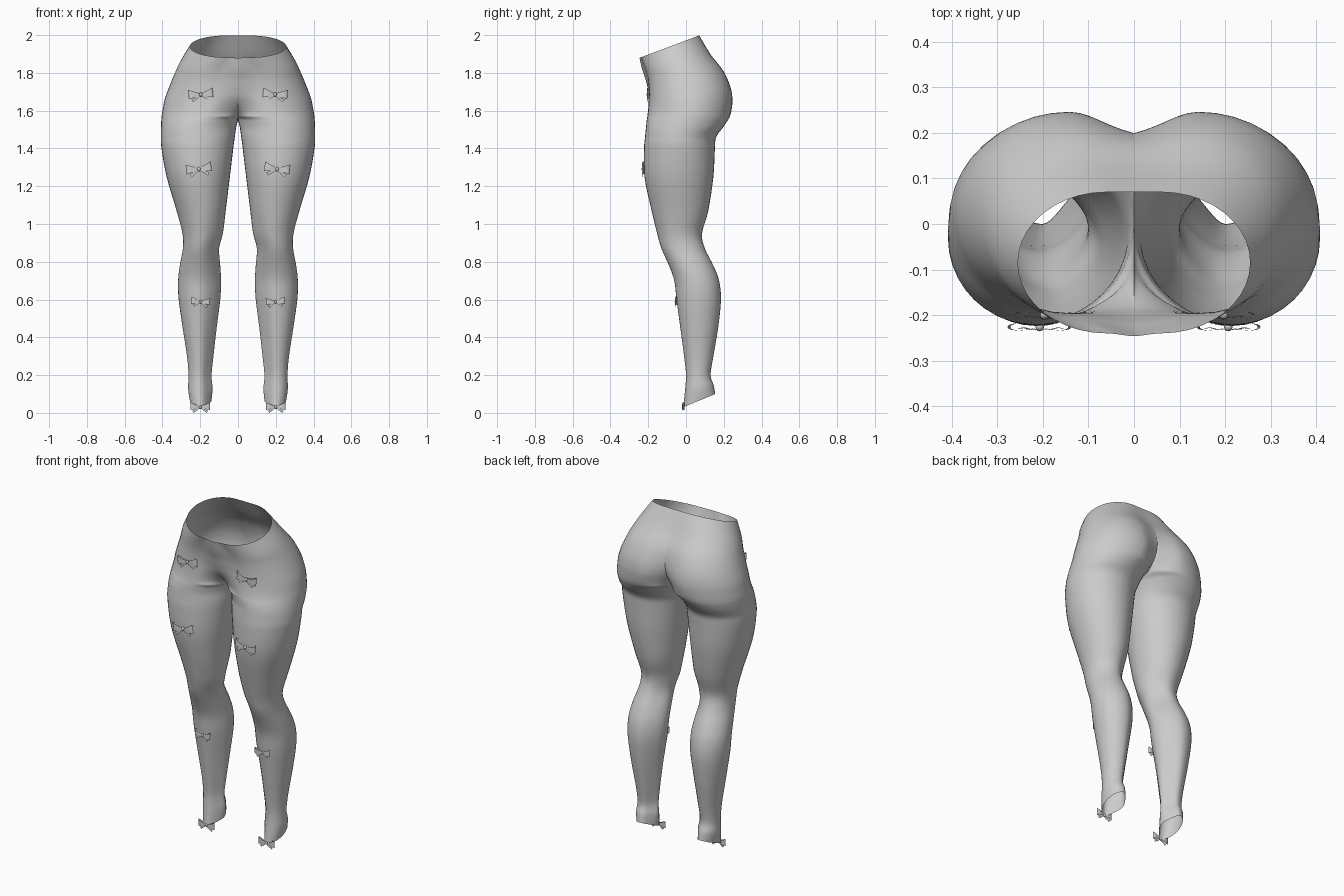
import bpy, bmesh, math
from mathutils import Matrix, Vector

if "Cube" in bpy.data.objects:
    bpy.data.objects.remove(bpy.data.objects["Cube"])

grey = bpy.data.materials.new("soft_grey")
grey.diffuse_color = (0.6, 0.6, 0.6, 1)
grey.use_nodes = True
grey.node_tree.nodes["Principled BSDF"].inputs["Base Color"].default_value = grey.diffuse_color

# leg rings: z, inner x, outer x, front y, back y, tilt
LEG = [
    (.065, .14, .255, -.015, .155, .41), (.13, .135, .264, -.006, .146, .25),
    (.2, .14, .262, 0, .13, 0), (.3, .13, .27, -.01, .145, 0),
    (.45, .113, .293, -.03, .17, 0), (.6, .094, .314, -.05, .185, 0),
    (.7, .09, .317, -.062, .175, 0), (.78, .094, .308, -.09, .145, 0),
    (.87, .1, .292, -.13, .1, 0), (.95, .08, .294, -.153, .085, 0),
    (1.07, .065, .325, -.182, .118, 0), (1.25, .043, .378, -.22, .145, 0),
    (1.4, .025, .405, -.222, .153, 0), (1.46, .017, .408, -.217, .16, 0),
    (1.51, .01, .408, -.212, .195, 0),
]
# hip rings: z, outer x, peak x, front y, back y, seam front y, seam back y, tilt
HIP = [
    (1.55, .406, .185, -.208, .222, .01, .01, 0),
    (1.575, .404, .165, -.204, .234, -.07, .09, 0),
    (1.61, .398, .15, -.2, .242, -.135, .145, 0),
    (1.66, .388, .14, -.197, .246, -.18, .185, 0),
    (1.72, .367, .14, -.196, .235, -.2, .198, .03),
    (1.79, .338, .13, -.202, .198, -.215, .18, .1),
    (1.86, .305, .11, -.216, .13, -.232, .125, .22),
    (1.94, .255, .06, -.24, .07, -.246, .07, .375),
]
rows = []
for z, xi, xo, yf, yb, t in LEG:
    m = (yf + yb) / 2
    rows.append((z, xi, xo, (xi + xo) / 2, yf, yb, m, m, t))
for z, xo, xm, yf, yb, sf, sb, t in HIP:
    rows.append((z, 0, xo, xm, yf, yb, sf, sb, t))
STEPS, Q = 4, 10


def catmull(a, b, c, d, t):
    return b + .5 * t * (c - a + t * (2*a - 5*b + 4*c - d + t * (3*(b - c) + d - a)))


def ring(row, closed):
    """Points from the front seam, round the outside, to the back seam."""
    z, xi, xo, xm, yf, yb, sf, sb, tilt = row
    yo = (yf + yb) / 2
    if closed:
        sf = sb = yo
    else:
        xi = 0

    def inner(y, s):
        w = min(1, abs(s - y) / .15)
        out = []
        for i in range(Q + 1):
            a = math.pi / 2 * i / Q
            v = math.sin(a)
            f = w * (1 - math.cos(a)) + (1 - w) * v * v * (3 - 2 * v)
            out.append((xm - (xm - xi) * v, y + (s - y) * f))
        return out

    pts = inner(yf, sf)[::-1]
    for i in range(1, 2 * Q):
        a = math.pi * i / (2 * Q)
        y = yo + ((yf if i < Q else yb) - yo) * abs(math.cos(a))
        pts.append((xm + (xo - xm) * math.sin(a), y))
    pts += inner(yb, sb)
    return [(x, y, z + tilt * (y - yo)) for x, y in pts]


# leggings: one lofted half, mirrored across the middle
bm = bmesh.new()
loops = []
crotch = len(LEG) * STEPS
for k in range((len(rows) - 1) * STEPS + 1):
    i, t = min(k // STEPS, len(rows) - 2), 0
    t = k / STEPS - i
    four = [rows[max(0, min(len(rows) - 1, i + d))] for d in (-1, 0, 1, 2)]
    row = [catmull(*v, t) for v in zip(*four)]
    if k == crotch:
        row = list(rows[len(LEG)])
        row[6] = row[7] = (row[4] + row[5]) / 2
    closed = k <= crotch
    pts = ring(row, closed)
    vs = [bm.verts.new(p) for p in (pts[:-1] if closed else pts)]
    if closed:
        vs.append(vs[0])
    loops.append(vs)
for lo, hi in zip(loops, loops[1:]):
    for j in range(len(lo) - 1):
        quad = list(dict.fromkeys((lo[j], lo[j + 1], hi[j + 1], hi[j])))
        bm.faces.new(quad)
geom = bm.verts[:] + bm.edges[:] + bm.faces[:]
dup = bmesh.ops.duplicate(bm, geom=geom)["geom"]
bmesh.ops.scale(bm, vec=(-1, 1, 1), verts=[g for g in dup if isinstance(g, bmesh.types.BMVert)])
bmesh.ops.reverse_faces(bm, faces=[g for g in dup if isinstance(g, bmesh.types.BMFace)])
seam = [v for v in bm.verts if abs(v.co.x) < 1e-5]
bmesh.ops.remove_doubles(bm, verts=seam, dist=1e-4)
bmesh.ops.recalc_face_normals(bm, faces=bm.faces[:])


def finish(name, bm, angle):
    me = bpy.data.meshes.new(name)
    bm.to_mesh(me)
    bm.free()
    me.materials.append(grey)
    ob = bpy.data.objects.new(name, me)
    bpy.context.collection.objects.link(ob)
    bpy.ops.object.select_all(action='DESELECT')
    ob.select_set(True)
    bpy.context.view_layer.objects.active = ob
    bpy.ops.object.shade_smooth_by_angle(angle=math.radians(angle))
    return ob


finish("leggings", bm, 80)


def make_bow(name, x, y, z, width, roll, side):
    """Ribbon bow: two flared loops, two tails and a knot, one unit wide."""
    bm = bmesh.new()
    for s in (-1, 1):
        # flared loop
        path = []
        for i in range(14):
            a = 2 * math.pi * i / 14
            u = (1 - math.cos(a)) / 2
            h = .06 + .13 * u
            px, py = s * (.04 + .46 * u), .075 * math.sin(a) * (.4 + .6 * u)
            path.append([bm.verts.new((px, py, .05 * u + h * e)) for e in (-1, 1)])
        for a, b in zip(path, path[1:] + path[:1]):
            bm.faces.new((a[0], b[0], b[1], a[1]))
        # hanging tail
        tail = []
        for i in range(5):
            u = i / 4
            c = Vector((s * (.03 + .33 * u), -.03 - .02 * math.sin(u * 6), -.03 - .2 * u))
            w = Vector((s * .5, 0, .8)) * (.03 + .04 * u)
            tail.append([bm.verts.new(c - w), bm.verts.new(c + w)])
        for a, b in zip(tail, tail[1:]):
            bm.faces.new((a[0], b[0], b[1], a[1]))
    bmesh.ops.create_uvsphere(bm, u_segments=12, v_segments=8, radius=1,
                              matrix=Matrix.Diagonal((.07, .07, .085, 1)))
    m = (Matrix.Translation((side * x, y, z))
         @ Matrix.Rotation(math.radians(side * roll), 4, 'Y') @ Matrix.Scale(width, 4))
    bmesh.ops.transform(bm, matrix=m, verts=bm.verts[:])
    finish(name, bm, 40)


# bows down the front of each leg: name, x, y, z, width, roll
for name, x, y, z, w, r in (("hip_bow", .197, -.2, 1.685, .13, 5),
                            ("thigh_bow", .207, -.226, 1.29, .135, 7),
                            ("shin_bow", .198, -.053, .588, .1, -4),
                            ("ankle_bow", .2, -.014, .03, .105, 0)):
    for side, tag in ((-1, "left"), (1, "right")):
        make_bow(f"{name}_{tag}", x, y, z, w, r, side)
